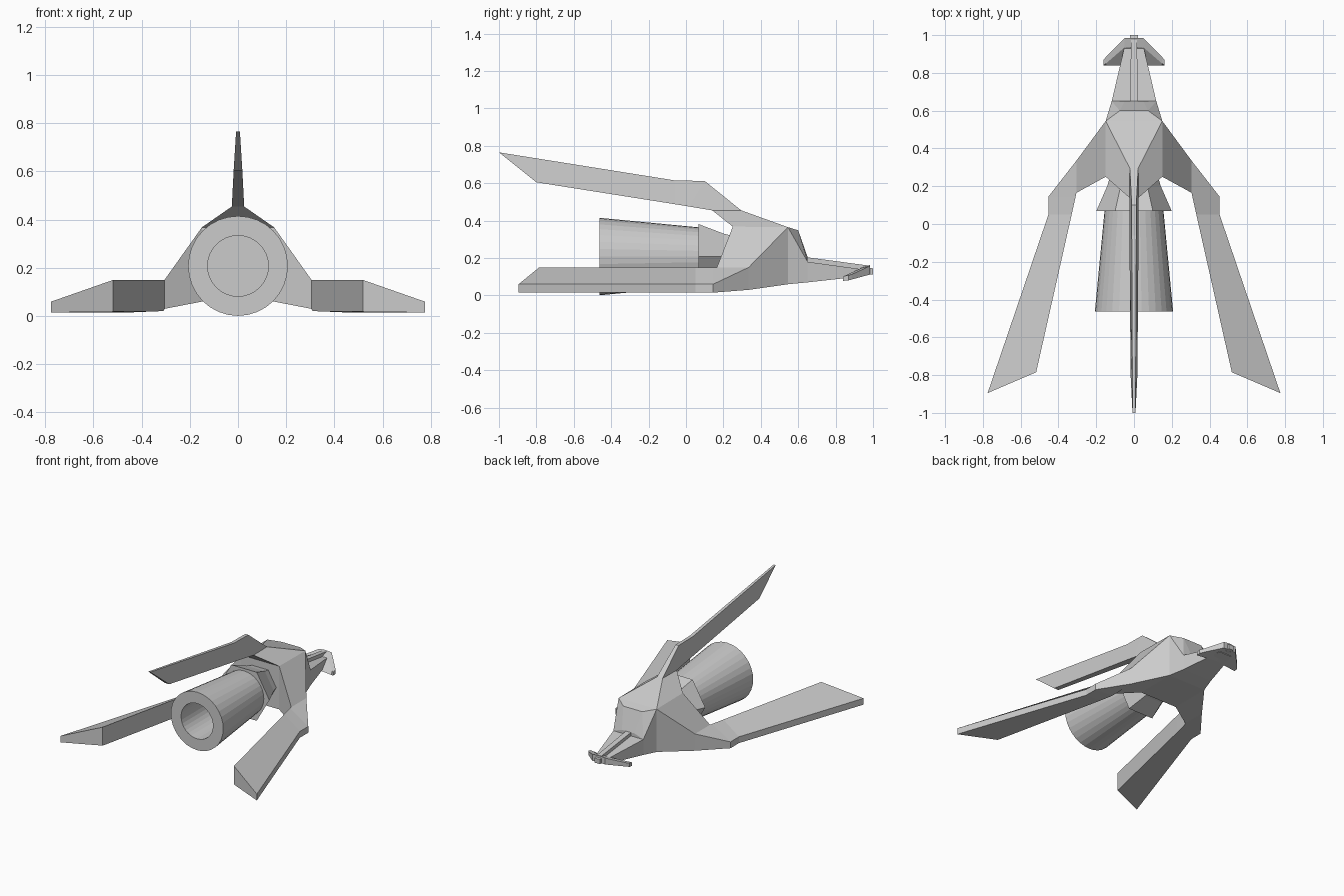
import bpy, bmesh
from math import sin, cos, pi, radians

if "Cube" in bpy.data.objects:
    bpy.data.objects.remove(bpy.data.objects["Cube"])


def finish(name, bm, mirror=False):
    bmesh.ops.recalc_face_normals(bm, faces=bm.faces)
    me = bpy.data.meshes.new(name)
    bm.to_mesh(me)
    bm.free()
    ob = bpy.data.objects.new(name, me)
    bpy.context.collection.objects.link(ob)
    if mirror:
        ob.modifiers.new("mirror", 'MIRROR').use_mirror_merge = False
    return ob


def loft(name, rings, mirror=False, closed=False):
    """Skin a list of equal-sized rings; cap the ends unless closed on itself."""
    bm = bmesh.new()
    vs = [[bm.verts.new(p) for p in r] for r in rings]
    n = len(vs[0])
    pairs = list(zip(vs, vs[1:])) + ([(vs[-1], vs[0])] if closed else [])
    for a, b in pairs:
        for i in range(n):
            j = (i + 1) % n
            bm.faces.new((a[i], a[j], b[j], b[i]))
    if not closed:
        bm.faces.new(vs[0])
        bm.faces.new(vs[-1])
    return finish(name, bm, mirror)


def hull(name, half):
    """Convex solid from points given for one side."""
    bm = bmesh.new()
    for x, y, z in half:
        bm.verts.new((x, y, z))
        bm.verts.new((-x, y, z))
    bmesh.ops.convex_hull(bm, input=bm.verts)
    bmesh.ops.dissolve_limit(bm, angle_limit=radians(1), verts=bm.verts, edges=bm.edges)
    return finish(name, bm)


def circle(y, r, n):
    return [(r * cos(2 * pi * i / n), y, 0.208 + r * sin(2 * pi * i / n)) for i in range(n)]


def cross(front, back):
    """Four-point section spanning x, from (half width, y, z) pairs."""
    (a, y, z), (b, v, w) = front, back
    return [(-a, y, z), (a, y, z), (b, v, w), (-b, v, w)]


# Central hull
hull("body", [(.15, .545, .365), (.075, .60, .348), (.118, .65, .18), (.118, .65, .07),
              (.05, .65, .205), (.15, .545, .06), (.15, .25, .06), (.15, .25, .368)])

# Tapering nose with a raised spine
hull("nose", [(.118, .65, .18), (.118, .65, .07), (.05, .94, .14), (.05, .94, .102)])
hull("nose_spine", [(.02, .64, .205), (.02, .64, .10), (.016, .975, .16), (.016, .975, .11)])

# Side wings: ring order is front top, front bottom, rear bottom, rear top
loft("wing", [
    [(.15, .545, .365), (.15, .545, .06), (.15, .25, .06), (.15, .25, .368)],
    [(.305, .335, .15), (.305, .335, .03), (.305, .165, .03), (.305, .165, .15)],
    [(.453, .145, .06), (.453, .145, .015), (.309, .145, .022), (.309, .145, .15)],
    [(.453, .05, .06), (.453, .05, .015), (.33, .05, .02), (.33, .05, .15)],
    [(.775, -.895, .06), (.775, -.895, .015), (.518, -.785, .018), (.518, -.785, .15)],
], mirror=True)

# Top fin rising from the shoulders
loft("top_fin", [
    cross((.15, .545, .365), (.15, .25, .368)),
    cross((.022, .295, .455), (.025, .14, .455)),
    cross((.012, .10, .612), (.024, .02, .475)),
    cross((.012, -.06, .615), (.024, -.06, .488)),
    cross((.008, -1.0, .765), (.018, -.80, .605)),
])

# Hammer-shaped nose canards
loft("canard", [
    [(0, .985, .163), (0, .985, .115), (0, .85, .09), (0, .94, .15)],
    [(.05, .985, .158), (.05, .985, .112), (.065, .84, .088), (.05, .935, .145)],
    [(.148, .885, .112), (.148, .885, .085), (.148, .84, .08), (.148, .85, .106)],
    [(.162, .868, .108), (.162, .868, .08), (.162, .84, .078), (.162, .84, .102)],
], mirror=True)
hull("nose_tip", [(.022, .97, .15), (.022, .97, .11), (.02, 1.0, .145), (.02, 1.0, .112)])

# Hexagonal engine collar
loft("engine_collar", [circle(.29, .115, 6), circle(.20, .142, 6), circle(.068, .20, 6)])

# Hollow engine nozzle
loft("engine_nozzle", [circle(.08, .155, 32), circle(-.462, .207, 32),
                       circle(-.462, .126, 32), circle(.06, .126, 32)], closed=True)
